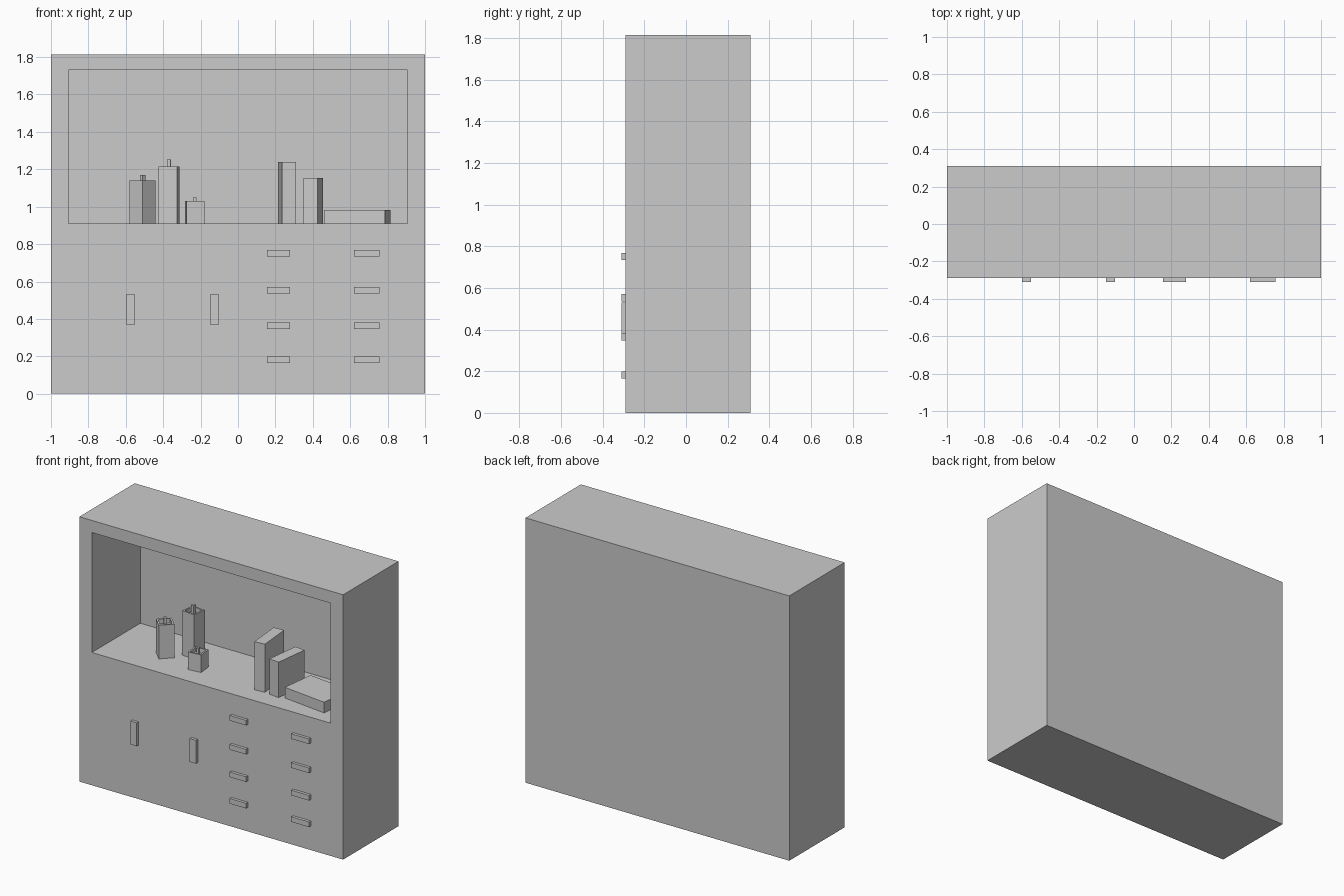
import bpy, bmesh
from math import radians
from mathutils import Matrix, Vector

if "Cube" in bpy.data.objects:
    bpy.data.objects.remove(bpy.data.objects["Cube"])


def finish(bm, name, loc=(0, 0, 0), turn=0):
    mesh = bpy.data.meshes.new(name)
    bmesh.ops.recalc_face_normals(bm, faces=bm.faces)
    bm.to_mesh(mesh)
    bm.free()
    ob = bpy.data.objects.new(name, mesh)
    ob.location = loc
    ob.rotation_euler.z = radians(turn)
    bpy.context.collection.objects.link(ob)
    return ob


def block(size, centre):
    bm = bmesh.new()
    bmesh.ops.create_cube(bm, size=1, matrix=Matrix.Translation(centre) @ Matrix.Diagonal((*size, 1)))
    bm.normal_update()
    return bm


def box(name, size, loc, turn=0):
    # loc is the middle of the underside
    return finish(block(size, (0, 0, size[2] / 2)), name, loc, turn)


def sink(bm, face, offset):
    new = bmesh.ops.extrude_discrete_faces(bm, faces=[face])["faces"][0]
    bmesh.ops.translate(bm, verts=new.verts, vec=Vector(offset))


def face_towards(bm, direction):
    return max(bm.faces, key=lambda f: f.normal.dot(Vector(direction)))


FRONT, BACK, HEIGHT, SHELF = -0.29, 0.31, 1.815, 0.91

# cabinet with the open display niche
bm = block((2, BACK - FRONT, HEIGHT), (0, (FRONT + BACK) / 2, HEIGHT / 2))
opening = face_towards(bm, (0, -1, 0))
bmesh.ops.inset_individual(bm, faces=[opening], thickness=0.05)
for v in opening.verts:
    v.co.x = 0.905 if v.co.x > 0 else -0.905
    v.co.z = 1.732 if v.co.z > HEIGHT / 2 else SHELF
sink(bm, opening, (0, 0.525, 0))
finish(bm, "cabinet")

# upright door handles
for x in (-0.575, -0.126):
    box("door_handle", (0.048, 0.022, 0.16), (x, FRONT - 0.009, 0.37))

# drawer handles, two columns of four
for x, width in ((0.216, 0.124), (0.688, 0.135)):
    for z in (0.165, 0.347, 0.535, 0.734):
        box("drawer_handle", (width, 0.022, 0.035), (x, FRONT - 0.009, z))


# square candle holders: recessed top and a wick
def candle(x, y, side, top, turn, wick, wick_top):
    height, depth = top - SHELF, 0.03
    bm = block((side, side, height), (0, 0, height / 2))
    lid = face_towards(bm, (0, 0, 1))
    bmesh.ops.inset_individual(bm, faces=[lid], thickness=side * 0.16)
    sink(bm, lid, (0, 0, -depth))
    finish(bm, "candle", (x, y, SHELF), turn)
    box("wick", (wick, wick, wick_top - top + depth), (x, y, top - depth), turn)


candle(-0.51, -0.06, 0.098, 1.14, 45, 0.02, 1.17)
candle(-0.369, 0.045, 0.1, 1.215, -7, 0.02, 1.253)
candle(-0.232, -0.10, 0.095, 1.03, 6, 0.017, 1.05)

# books: two standing, one lying flat
box("standing_book", (0.076, 0.24, 0.33), (0.263, -0.037, SHELF), 5)
box("standing_book", (0.076, 0.24, 0.243), (0.403, -0.045, SHELF), -7)
box("flat_book", (0.328, 0.24, 0.073), (0.637, -0.051, SHELF), -7)
